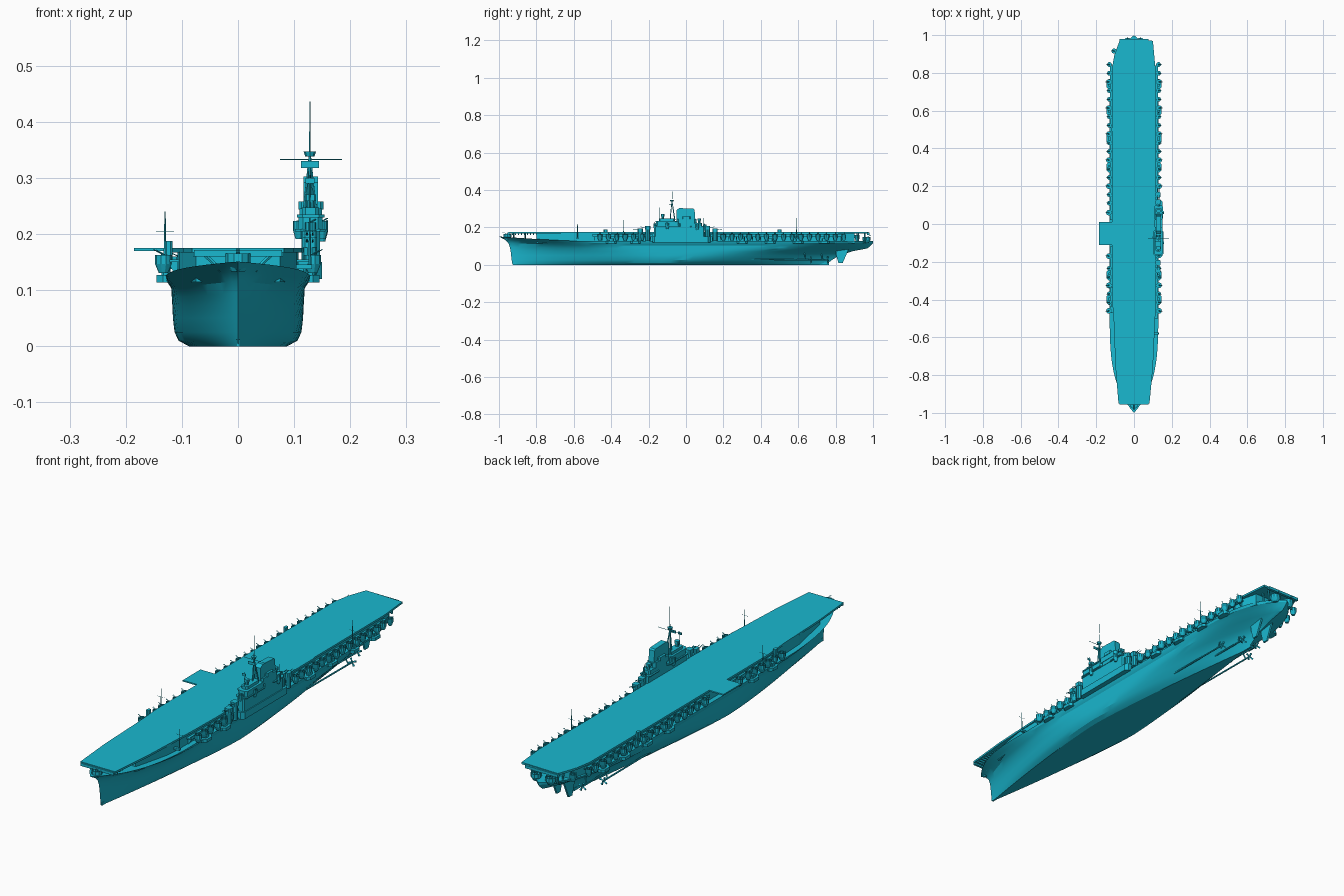
import bpy, bmesh, math
from mathutils import Vector

paint = bpy.data.materials.new("ship_paint")
paint.diffuse_color = (0.01, 0.48, 0.63, 1)


def add(name, verts, faces):
    me = bpy.data.meshes.new(name)
    me.from_pydata(verts, [], faces)
    bm = bmesh.new()
    bm.from_mesh(me)
    bmesh.ops.recalc_face_normals(bm, faces=bm.faces)
    bm.to_mesh(me)
    bm.free()
    me.materials.append(paint)
    ob = bpy.data.objects.new(name, me)
    bpy.context.collection.objects.link(ob)
    return ob


def prism(name, pts, lo, hi, axis="z"):
    """Extrude an outline: xy outline along z, or yz outline along x."""
    n = len(pts)
    place = (lambda p, h: (p[0], p[1], h)) if axis == "z" else (lambda p, h: (h, p[0], p[1]))
    verts = [place(p, h) for h in (lo, hi) for p in pts]
    faces = [range(n), range(n, 2 * n)]
    faces += [(i, (i + 1) % n, n + (i + 1) % n, n + i) for i in range(n)]
    return add(name, verts, faces)


def box(name, x0, x1, y0, y1, z0, z1, cut=0):
    if not cut:
        return prism(name, [(x0, y0), (x1, y0), (x1, y1), (x0, y1)], z0, z1)
    return prism(name, [(x0 + cut, y0), (x1 - cut, y0), (x1, y0 + cut), (x1, y1 - cut),
                        (x1 - cut, y1), (x0 + cut, y1), (x0, y1 - cut), (x0, y0 + cut)], z0, z1)


def rod(name, a, b, r0, r1=None, sides=6):
    a, b = Vector(a), Vector(b)
    r1 = r0 if r1 is None else r1
    q = (b - a).to_track_quat("Z", "Y")
    verts = []
    for c, r in ((a, r0), (b, r1)):
        for i in range(sides):
            t = math.tau * i / sides
            verts.append(c + q @ Vector((r * math.cos(t), r * math.sin(t), 0)))
    n = sides
    return add(name, verts, [range(n), range(n, 2 * n)] +
               [(i, (i + 1) % n, n + (i + 1) % n, n + i) for i in range(n)])


# Hull: waterlines of (z, bow y, stern y, half width, bow length, bow power, stern length, stern power)
levels = [(0.000, -.925, .74, .088, .80, 1.5, .90, 1.4),
          (0.010, -.930, .76, .106, .80, 1.5, .90, 1.4),
          (0.025, -.932, .78, .113, .78, 1.6, .85, 1.6),
          (0.050, -.935, .82, .116, .75, 1.7, .80, 1.9),
          (0.072, -.938, .89, .117, .70, 1.8, .75, 2.3),
          (0.088, -.942, .97, .118, .68, 2.1, .70, 3.0),
          (0.104, -.950, .99, .119, .65, 2.5, .60, 4.0),
          (0.116, -.968, 1.0, .127, .62, 3.2, .55, 5.0),
          (0.126, -1.00, 1.0, .129, .62, 4.2, .55, 5.5)]
N = 44
verts, faces = [], []
for z, yb, ys, w, lb, pb, ls, ps in levels:
    right = []
    for i in range(N + 1):
        u = i / N
        u = 0.5 * u + 0.25 * (1 - math.cos(math.pi * u))
        y = yb + (ys - yb) * u
        a = 1 - max(0, 1 - (y - yb) / lb) ** pb
        b = 1 - max(0, 1 - (ys - y) / ls) ** ps
        sheer = 0.025 * (max(0, -0.55 - y) / 0.45) ** 1.3 * (z / .126) ** 3
        right.append((w * a * b, y, z + sheer))
    verts += right + [(-x, y, z) for x, y, z in right[N - 1:0:-1]]
R = 2 * N
for k in range(len(levels) - 1):
    for i in range(R):
        j = (i + 1) % R
        faces.append((k * R + i, k * R + j, (k + 1) * R + j, (k + 1) * R + i))
for k in (0, len(levels) - 1):
    for i in range(N):
        a, b = (R - i) % R, R - i - 1
        faces.append([k * R + v for v in dict.fromkeys((i, i + 1, b, a))])
hull = add("hull", verts, faces)
bpy.context.view_layer.objects.active = hull
hull.select_set(True)
bpy.ops.object.shade_smooth_by_angle(angle=math.radians(25))
box("keel", -.004, .004, -.925, .765, 0, .012)

# Hangar and flight deck
prism("hangar", [(-.075, -.80), (.075, -.80), (.104, -.62), (.108, -.3), (.108, .80), (.085, .90),
                 (-.085, .90), (-.108, .80), (-.108, -.3), (-.104, -.62)], .115, .169)
prism("flight_deck", [(-.082, -.95), (.082, -.95), (.100, -.76), (.113, -.48), (.117, -.3), (.117, .34),
                      (.113, .36), (.113, .83), (.100, .97), (-.075, .975), (-.105, .89), (-.117, .82),
                      (-.117, -.38), (-.107, -.52), (-.098, -.76)], .167, .1755)
box("deck_edge_lift", -.185, -.112, -.11, .01, .170, .1755)
for y0, y1 in ((-.955, -.945), (.968, .98)):
    box("deck_end_beam", -.078, .078, y0, y1, .160, .172)
for s in (1, -1):
    for y in (-.92, -.86):
        rod("bow_deck_post", (s * .03, y, .135), (s * .065, y, .169), .004)
    for y in (.92, .955):
        rod("stern_deck_post", (s * .06, y, .12), (s * .065, y, .169), .004)
for i in range(9):
    y = -.93 + .016 * i
    box("bow_deck_beam", -.08, .08, y, y + .004, .160, .168)

# Side galleries
for s in (1, -1):
    runs = ((-.50, -.18), (.13, .84)) if s > 0 else ((-.47, -.12), (.02, .84))
    for y0, y1 in runs:
        x0, x1 = sorted((s * .104, s * .127))
        box("gallery_walkway", x0, x1, y0, y1, .150, .155)
        x0, x1 = sorted((s * .126, s * .128))
        box("gallery_rail", x0, x1, y0, y1, .155, .164)
        n = round((y1 - y0) / .045)
        for i in range(n + 1):
            y = y0 + .01 + (y1 - y0 - .02) * i / n
            x0 = s * .107
            add("gallery_bracket", [(x0, y - .002, .122), (x0, y + .002, .122), (x0, y - .002, .151),
                                    (x0, y + .002, .151), (s * .127, y - .002, .151), (s * .127, y + .002, .151)],
                [(0, 2, 4), (1, 3, 5), (0, 1, 3, 2), (2, 3, 5, 4), (4, 5, 1, 0)])

# Open gun tubs with twin barrels, sharing one profile
def gun_tub(x, y, z, r, aim):
    rings = [(.55 * r, -.022), (r, -.006), (r, .010), (.88 * r, .010), (.88 * r, 0)]
    n = 10
    vs = [(x + q * math.cos(math.tau * i / n), y + q * math.sin(math.tau * i / n), z + h)
          for q, h in rings for i in range(n)]
    fs = [range(n), range(4 * n, 5 * n)]
    fs += [(k * n + i, k * n + (i + 1) % n, (k + 1) * n + (i + 1) % n, (k + 1) * n + i)
           for k in range(4) for i in range(n)]
    add("gun_tub", vs, fs)
    box("gun_mount", x - .004, x + .004, y - .004, y + .004, z, z + .011)
    d = Vector(aim) * r * 1.3
    for o in (-.002, .002):
        p = Vector((x + o * aim[1], y + o * aim[0], z + .010))
        rod("gun_barrel", p, p + d, .0009, sides=4)


for s in (1, -1):
    spots = [-.46 + .045 * i for i in range(6)] + [.20 + .046 * i for i in range(15)]
    if s < 0:
        spots += [.06, .11, .155, -.17]
    for i, y in enumerate(spots):
        gun_tub(s * (.130 if i % 3 else .133), y, .153, .013 if i % 3 else .015, (s * .9, 0, .5))
for x in (.035, -.035):
    gun_tub(x, .965, .138, .022, (0, .9, .4))
gun_tub(0, -.955, .155, .022, (0, -.9, .3))
gun_tub(-.105, .915, .150, .014, (-.9, 0, .4))

# Lower side sponsons along the main deck edge
for s in (1, -1):
    for y in (-.40, -.27, .30, .45, .60, .74):
        x0, x1 = sorted((s * .110, s * .145))
        box("side_sponson", x0, x1, y - .028, y + .028, .114, .127, .011)
        x0, x1 = sorted((s * .120, s * .136))
        box("sponson_gun_house", x0, x1, y - .012, y + .012, .127, .141, .003)

# Island
box("island_base", .113, .146, -.17, .10, .125, .205, .006)
box("island_sponson", .108, .150, -.18, .13, .120, .150, .012)
box("bridge_deck", .102, .156, -.168, -.03, .205, .209, .010)
box("bridge", .108, .151, -.160, -.035, .209, .232, .008)
box("upper_bridge_deck", .105, .154, -.163, -.045, .230, .235, .010)
box("pilot_house", .114, .144, -.145, -.06, .235, .247, .006)
box("aft_house", .112, .148, -.035, .085, .205, .224, .006)
box("aft_platform", .105, .154, .02, .10, .203, .207, .010)
box("funnel_foot", .110, .150, -.05, .055, .222, .246, .010)
prism("funnel", [(-.052, .24), (.050, .24), (.046, .294), (.040, .300), (-.036, .303), (-.052, .292)],
      .117, .143, "x")
box("funnel_side_house", .108, .152, -.02, .025, .244, .258, .005)
for y, z in ((-.125, .247), (.07, .224)):
    rod("director_stand", (.129, y, z), (.129, y, z + .012), .007, sides=8)
    box("gun_director", .119, .139, y - .009, y + .009, z + .012, z + .024, .003)
for x, y, z in ((.150, -.10, .213), (.108, -.07, .213), (.150, .06, .209), (.129, .10, .205), (.129, -.165, .211)):
    gun_tub(x, y, z, .010, (.7, -.3, .4))

# Main mast, yard, radar and small poles
top = (.128, -.075, .342)
for foot in ((.128, -.085, .24), (.138, -.060, .24), (.118, -.060, .24)):
    rod("mast_leg", foot, top, .0032, .002)
rod("mast_platform", (.128, -.075, .338), (.128, -.075, .347), .008, .011, 8)
rod("topmast", (.128, -.075, .345), (.128, -.072, .405), .0014, .0008)
rod("mast_tip", (.128, -.072, .40), (.128, -.072, .436), .0008)
rod("yard", (.075, -.075, .333), (.185, -.075, .333), .0009)
box("radar_screen", .112, .144, -.092, -.090, .318, .330)
rod("radar_arm", (.128, -.091, .324), (.128, -.075, .324), .0015)
rod("fore_pole", (.128, -.140, .245), (.128, -.140, .305), .0018, .001)
box("fore_radar", .120, .136, -.143, -.141, .290, .300)
rod("aft_pole", (.132, .095, .205), (.132, .095, .25), .0015, .0008)

# Radio masts at the deck edges
for x, y, h in ((.128, -.58, .23), (-.130, -.335, .24), (.130, .59, .25)):
    rod("radio_mast", (x, y, .14), (x, y, h), .003, .001, 4)
    rod("radio_mast_arm", (x - .016, y, .205), (x + .016, y, .205), .0007, sides=4)
    x0, x1 = sorted((math.copysign(.10, x), x * 1.03))
    box("radio_mast_foot", x0, x1, y - .006, y + .006, .138, .146)

# Twin gun turrets before and behind the island, and a port director
for y, z, d in ((-.245, .172, -1), (-.205, .184, -1), (.115, .184, 1), (.155, .172, 1)):
    rod("turret_base", (.128, y, .128), (.128, y, z + .004), .013, sides=10)
    box("turret", .115, .141, y - .014, y + .014, z + .004, z + .022, .004)
    for o in (-.005, .005):
        rod("turret_barrel", (.128 + o, y + d * .012, z + .014), (.128 + o, y + d * .038, z + .019), .0014)
for y in (-.43, .50):
    box("port_director", -.130, -.117, y - .010, y + .010, .150, .188, .003)

# Rudders, shafts and propellers
for s in (1, -1):
    x = s * .028
    prism("rudder", [(.800, .085), (.870, .085), (.862, .065), (.838, .010), (.815, .010), (.802, .055)],
          x - .004, x + .004, "x")
    for px, y0, y1 in ((.075, .35, .66), (.038, .45, .75)):
        rod("propeller_shaft", (s * px, y0, .028), (s * px, y1, .026), .0035)
        rod("propeller_hub", (s * px, y1, .026), (s * px, y1 + .014, .026), .005, .002)
        rod("shaft_strut", (s * px, y1 - .02, .028), (s * px * .7, y1 - .03, .075), .003)
        for k in range(4):
            t = math.tau * k / 4 + .4
            c = Vector((s * px, y1 + .005, .026))
            rod("propeller_blade", c, c + Vector((math.cos(t), .15, math.sin(t))) * .018, .002, .005, 4)
